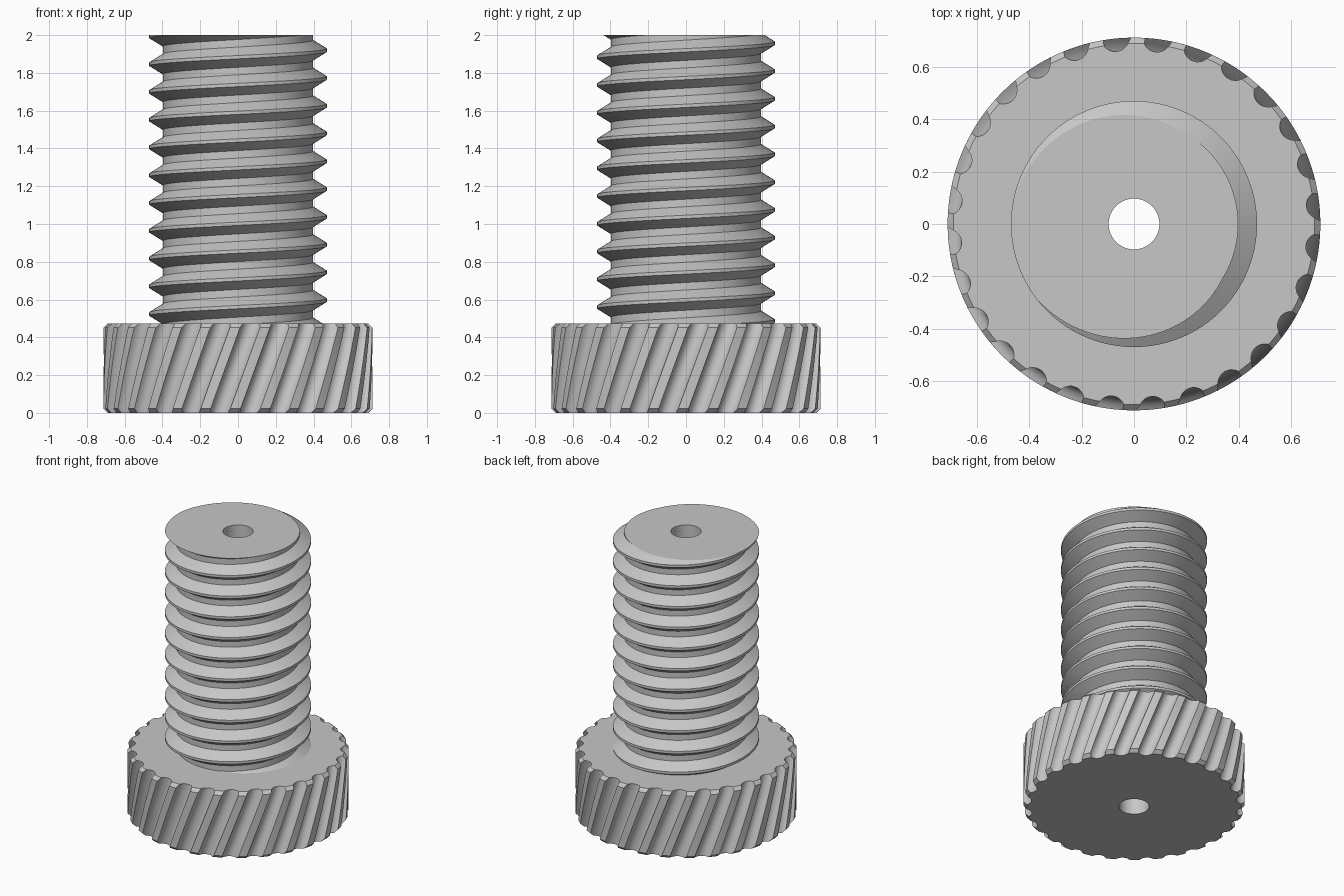
import bpy, bmesh
from math import sin, cos, pi, sqrt, acos, radians

if "Cube" in bpy.data.objects:
    bpy.data.objects.remove(bpy.data.objects["Cube"])

GREY = (0.57, 0.57, 0.57, 1)
steel = bpy.data.materials.new("grey steel")
steel.diffuse_color = GREY
steel.use_nodes = True
steel.node_tree.nodes["Principled BSDF"].inputs["Base Color"].default_value = GREY

HEIGHT, HEAD_TOP, HOLE_R = 2.0, 0.473, 0.097


def finish(bm, name):
    bmesh.ops.recalc_face_normals(bm, faces=bm.faces)
    mesh = bpy.data.meshes.new(name)
    bm.to_mesh(mesh)
    bm.free()
    mesh.materials.append(steel)
    obj = bpy.data.objects.new(name, mesh)
    bpy.context.collection.objects.link(obj)
    bpy.ops.object.select_all(action='DESELECT')
    obj.select_set(True)
    bpy.context.view_layer.objects.active = obj
    bpy.ops.object.shade_smooth_by_angle(angle=radians(20))


def polar(bm, r, a, z):
    return bm.verts.new((r * cos(a), r * sin(a), z))


def skin(bm, rings):
    for low, high in zip(rings, rings[1:]):
        for i in range(len(low)):
            j = (i + 1) % len(low)
            bm.faces.new((low[i], low[j], high[j], high[i]))


# Head: chamfered disc with slanted round flutes
FLUTES, TWIST, PHASE = 28, radians(14), radians(5.8)
HEAD_R, CHAMFER, FLUTE_C, FLUTE_R = 0.712, 0.022, 0.715, 0.053


def fluted_outline(radius, z):
    """Polar points (r, angle) of the fluted rim at one height."""
    turn = PHASE + TWIST * (z / HEAD_TOP - 1)
    pitch = 2 * pi / FLUTES
    edge = acos((radius**2 + FLUTE_C**2 - FLUTE_R**2) / (2 * radius * FLUTE_C))
    points = []
    for f in range(FLUTES):
        mid = turn + f * pitch
        for k in range(-5, 6):
            a = edge * sin(k / 5 * pi / 2)
            r = FLUTE_C * cos(a) - sqrt(FLUTE_R**2 - (FLUTE_C * sin(a))**2)
            points.append((r, mid + a))
        for k in (1, 2):
            points.append((radius, mid + edge + (pitch - 2 * edge) * k / 3))
    return points


bm = bmesh.new()
levels = [(HEAD_R - CHAMFER, 0)]
for k in range(9):
    levels.append((HEAD_R, CHAMFER + (HEAD_TOP - 2 * CHAMFER) * k / 8))
levels.append((HEAD_R - CHAMFER, HEAD_TOP))
rings = [[polar(bm, r, a, z) for r, a in fluted_outline(radius, z)]
         for radius, z in levels]
bottom = [polar(bm, HOLE_R, a, 0) for r, a in fluted_outline(HEAD_R, 0)]
top = [polar(bm, 0.385, a, HEAD_TOP) for r, a in fluted_outline(HEAD_R, HEAD_TOP)]
skin(bm, [bottom] + rings + [top])
finish(bm, "knurled_head")

# Shank: helical thread swept past both ends, then trimmed flat
PITCH, ROOT_R, CREST_R, STEPS = 0.147, 0.398, 0.47, 96
CREST_Z = 1.92    # crest height on the +x side
HALF, FLANK, CREST = PITCH / 2, PITCH * 0.365, PITCH * 0.06
profile = [(ROOT_R, -HALF), (ROOT_R, -FLANK), (CREST_R, -CREST),
           (CREST_R, CREST), (ROOT_R, FLANK), (ROOT_R, HALF)]
bm = bmesh.new()
previous = None
for i in range(-12 * STEPS, 2 * STEPS + 1):
    t = i / STEPS
    row = [polar(bm, r, 2 * pi * t, CREST_Z + PITCH * t + dz) for r, dz in profile]
    if previous:
        for k in range(len(profile) - 1):
            bm.faces.new((previous[k], row[k], row[k + 1], previous[k + 1]))
    previous = row
bmesh.ops.remove_doubles(bm, verts=bm.verts, dist=0.0002)
for z, direction in ((HEIGHT, 1), (HEAD_TOP - 0.01, -1)):
    bmesh.ops.bisect_plane(bm, geom=bm.verts[:] + bm.edges[:] + bm.faces[:], dist=1e-5,
                           plane_co=(0, 0, z), plane_no=(0, 0, direction), clear_outer=True)

# Through bore, joined to the flat end face
bore = [[polar(bm, HOLE_R, 2 * pi * i / 64, z) for i in range(64)] for z in (0, HEIGHT)]
skin(bm, bore)
rim = [e for e in bm.edges if e.is_boundary
       and all(abs(v.co.z - HEIGHT) < 1e-4 for v in e.verts)]
bmesh.ops.triangle_fill(bm, edges=rim, use_beauty=True, normal=(0, 0, 1))
finish(bm, "threaded_shank")
